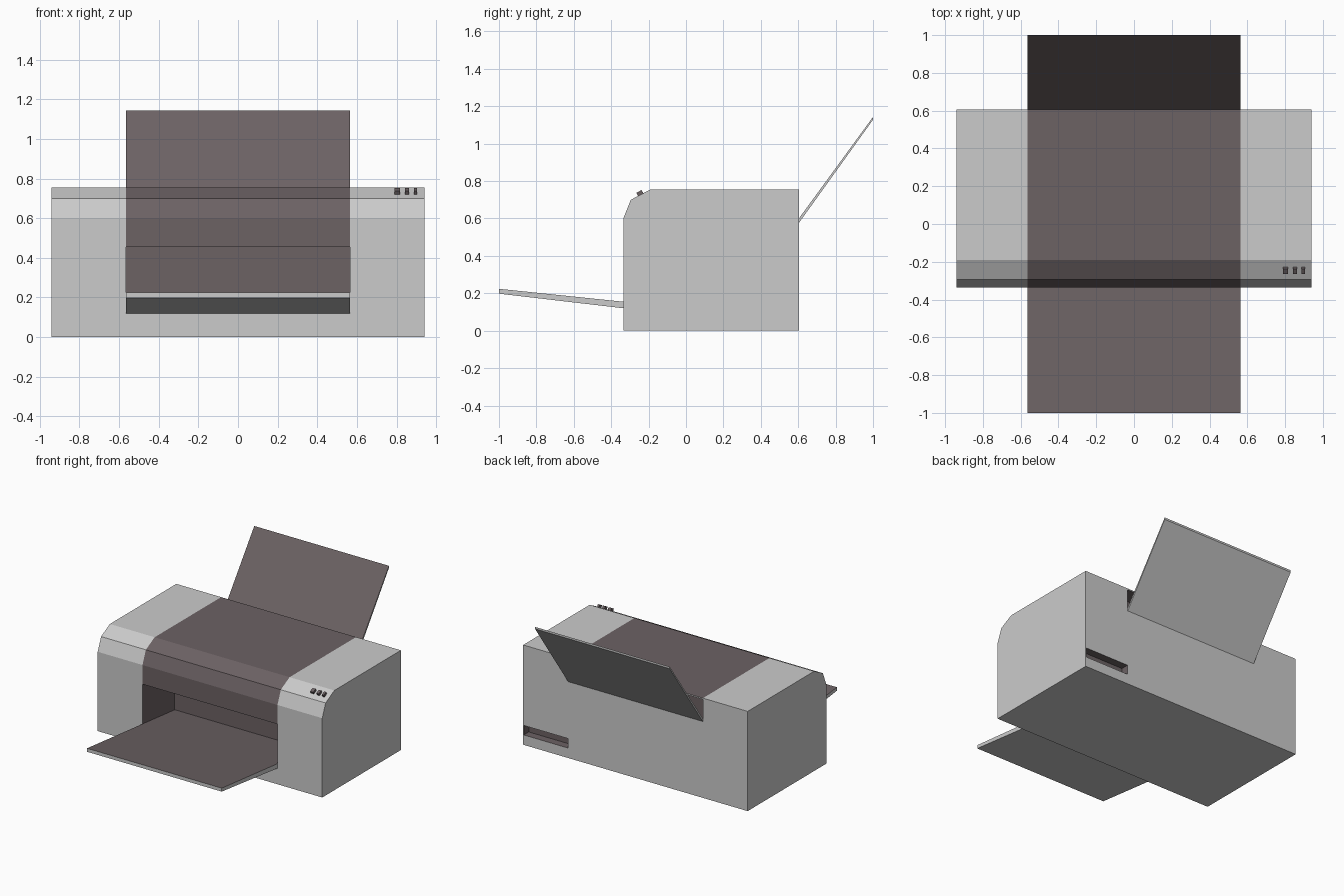
import bpy, bmesh, math
from mathutils import Matrix, Vector

if "Cube" in bpy.data.objects:
    bpy.data.objects.remove(bpy.data.objects["Cube"])


def material(name, color):
    m = bpy.data.materials.new(name)
    m.diffuse_color = color
    m.use_nodes = True
    m.node_tree.nodes["Principled BSDF"].inputs["Base Color"].default_value = m.diffuse_color
    return m


GREY = material("grey_plastic", (0.8, 0.8, 0.8, 1))
DARK = material("dark_plastic", (0.15, 0.122, 0.127, 1))
W, INNER = 0.94, 0.565          # half widths of the case and of the paper path


def finish(name, bm):
    me = bpy.data.meshes.new(name)
    bmesh.ops.recalc_face_normals(bm, faces=bm.faces)
    bm.to_mesh(me)
    bm.free()
    me.materials.append(GREY)
    me.materials.append(DARK)
    ob = bpy.data.objects.new(name, me)
    bpy.context.collection.objects.link(ob)
    return ob


def prism(profile, x0, x1):
    """Extrude a (y, z) outline along x."""
    bm = bmesh.new()
    face = bm.faces.new([bm.verts.new((x0, y, z)) for y, z in profile])
    ext = bmesh.ops.extrude_face_region(bm, geom=[face])
    verts = [v for v in ext["geom"] if isinstance(v, bmesh.types.BMVert)]
    bmesh.ops.translate(bm, verts=verts, vec=(x1 - x0, 0, 0))
    bmesh.ops.recalc_face_normals(bm, faces=bm.faces)
    return bm


def paint(bm, test):
    bm.normal_update()
    for f in bm.faces:
        f.material_index = int(test(f.calc_center_median(), f.normal))


# printer case, with the dark lid as a band down the middle
case = prism([(-0.335, 0), (-0.335, 0.60), (-0.295, 0.70), (-0.19, 0.755),
              (0.605, 0.755), (0.605, 0)], -W, W)
for co, no in [((-INNER, 0, 0), (1, 0, 0)), ((INNER, 0, 0), (1, 0, 0)),
               ((0, 0, 0.455), (0, 0, 1))]:
    bmesh.ops.bisect_plane(case, geom=case.verts[:] + case.edges[:] + case.faces[:],
                           plane_co=co, plane_no=no, dist=1e-5)
paint(case, lambda c, n: abs(c.x) < INNER and c.z > 0.455 and n.y < 0.5)
body = finish("printer_case", case)


# openings: front paper exit, rear paper feed, rear socket recess
def cut(name, profile, x0, x1):
    bm = prism(profile, x0, x1)
    paint(bm, lambda c, n: True)
    cutter = finish(name, bm)
    cutter.hide_render = True
    cutter.hide_set(True)
    mod = body.modifiers.new(name, "BOOLEAN")
    mod.operation = "DIFFERENCE"
    mod.solver = "EXACT"
    mod.object = cutter


cut("paper_exit_cutter", [(-0.40, 0.142), (0.05, 0.095), (0.05, 0.455), (-0.40, 0.455)],
    -INNER, INNER)
cut("paper_feed_cutter", [(0.70, 0.585), (0.605, 0.585), (0.48, 0.41), (0.48, 0.745), (0.70, 0.745)],
    -INNER, INNER)
cut("socket_cutter", [(0.70, 0.075), (0.545, 0.075), (0.545, 0.147), (0.70, 0.147)],
    INNER, 0.935)

# paper trays, dark on the paper side only
for name, outline in [
        ("output_tray", [(-1, 0.198), (-1, 0.224), (0.05, 0.115), (0.05, 0.075)]),
        ("feed_tray", [(0.605, 0.578), (0.605, 0.602), (1, 1.143), (1, 1.128)])]:
    tray = prism(outline, -INNER + 0.001, INNER - 0.001)
    paint(tray, lambda c, n: n.z > 0.3)
    finish(name, tray)

# control buttons on the sloped front edge
slope = math.atan2(0.055, 0.105)
for i, (x, w) in enumerate([(0.803, 0.026), (0.853, 0.021), (0.896, 0.016)]):
    bm = bmesh.new()
    bmesh.ops.create_cube(bm, size=1, matrix=Matrix.Translation((x, -0.246, 0.734))
                          @ Matrix.Rotation(slope, 4, "X")
                          @ Matrix.Diagonal(Vector((w, 0.032, 0.024, 1))))
    paint(bm, lambda c, n: True)
    finish(f"control_button_{i + 1}", bm)
